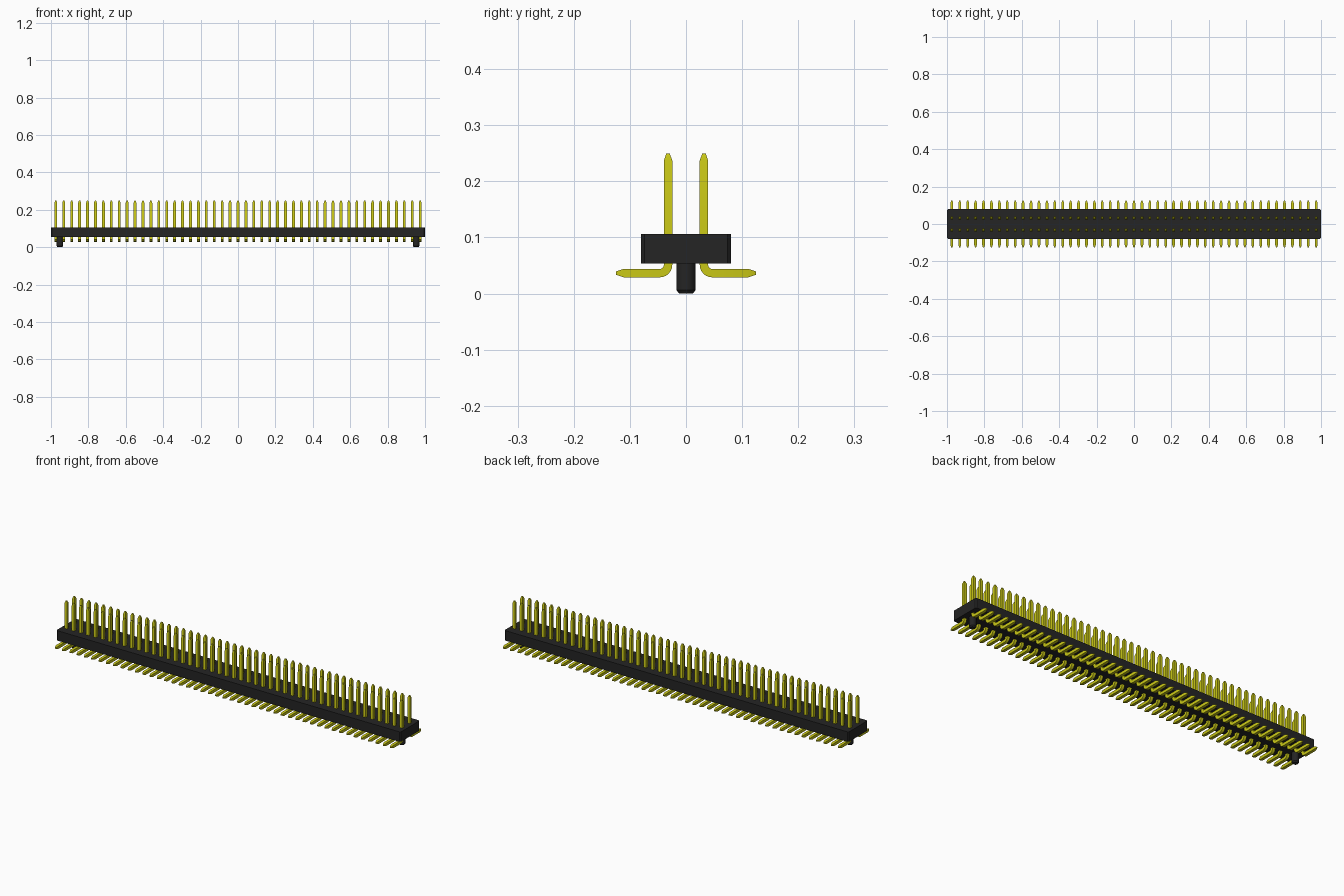
import bpy, bmesh, math
from mathutils import Vector

if "Cube" in bpy.data.objects:
    bpy.data.objects.remove(bpy.data.objects["Cube"])


def material(name, rgb, rough):
    m = bpy.data.materials.new(name)
    m.use_nodes = True
    m.diffuse_color = (*rgb, 1)
    bsdf = m.node_tree.nodes["Principled BSDF"]
    bsdf.inputs["Base Color"].default_value = (*rgb, 1)
    bsdf.inputs["Roughness"].default_value = rough
    return m


black = material("black plastic", (0.018, 0.018, 0.018), 0.6)
gold = material("yellow metal", (0.58, 0.57, 0.008), 0.4)


def make_object(name, bm, mat):
    bmesh.ops.recalc_face_normals(bm, faces=bm.faces)
    mesh = bpy.data.meshes.new(name)
    bm.to_mesh(mesh)
    bm.free()
    mesh.materials.append(mat)
    ob = bpy.data.objects.new(name, mesh)
    bpy.context.collection.objects.link(ob)
    return ob


def smooth(ob):
    bpy.ops.object.select_all(action="DESELECT")
    ob.select_set(True)
    bpy.context.view_layer.objects.active = ob
    bpy.ops.object.shade_smooth_by_angle(angle=math.radians(30))


PINS = 47
PITCH = 1.948 / (PINS - 1)
FIRST_X = -0.974
ROW_Y = 0.032       # distance of each row from the centre line
HALF = 0.0075       # half thickness of a pin
TIP = 0.003         # half thickness at the tapered ends
LEG_Z = 0.0365
BEND = 0.0145       # centre-line bend radius

# Housing: long block with chamfered upright corners
bm = bmesh.new()
bmesh.ops.create_cube(bm, size=1)
for v in bm.verts:
    v.co = (v.co.x * 2, v.co.y * 0.16, 0.08 + v.co.z * 0.052)
upright = [e for e in bm.edges if abs(e.verts[0].co.z - e.verts[1].co.z) > 0.01]
bmesh.ops.bevel(bm, geom=upright, offset=0.006, segments=1, affect="EDGES")
make_object("housing", bm, black)


# Locating pegs: round posts with a chamfered lower end
def peg(name, x):
    bm = bmesh.new()
    rings = []
    for r, z in [(0.012, 0), (0.017, 0.006), (0.017, 0.056)]:
        rings.append([bm.verts.new((x + r * math.cos(i * math.tau / 24),
                                    r * math.sin(i * math.tau / 24), z))
                      for i in range(24)])
    for a, b in zip(rings, rings[1:]):
        for i in range(24):
            j = (i + 1) % 24
            bm.faces.new((a[i], a[j], b[j], b[i]))
    bm.faces.new(rings[0])
    bm.faces.new(rings[-1])
    smooth(make_object(name, bm, black))


peg_x = -FIRST_X - PITCH / 2
peg("left_peg", peg_x)
peg("right_peg", -peg_x)


# Pins: square section swept down the post, round the bend and out along the leg
def pin_row(name, side):
    stations = [(ROW_Y, 0.25, 0, TIP), (ROW_Y, 0.237, 0, HALF)]
    for i in range(7):
        a = i / 6 * math.pi / 2
        stations.append((ROW_Y + BEND * (1 - math.cos(a)),
                         LEG_Z + BEND * (1 - math.sin(a)), a, HALF))
    stations += [(0.111, LEG_Z, math.pi / 2, HALF), (0.125, LEG_Z, math.pi / 2, TIP)]
    bm = bmesh.new()
    rings = []
    for y, z, a, h in stations:
        across = Vector((0, math.cos(a), math.sin(a))) * h
        centre = Vector((0, y, z))
        ring = []
        for sx, sn in [(-1, -1), (1, -1), (1, 1), (-1, 1)]:
            p = centre + across * sn + Vector((sx * h, 0, 0))
            ring.append(bm.verts.new((p.x + FIRST_X, p.y * side, p.z)))
        rings.append(ring)
    for a, b in zip(rings, rings[1:]):
        for i in range(4):
            j = (i + 1) % 4
            bm.faces.new((a[i], a[j], b[j], b[i]))
    bm.faces.new(rings[0])
    bm.faces.new(rings[-1])
    ob = make_object(name, bm, gold)
    smooth(ob)
    arr = ob.modifiers.new("repeat", "ARRAY")
    arr.count = PINS
    arr.use_relative_offset = False
    arr.use_constant_offset = True
    arr.constant_offset_displace = (PITCH, 0, 0)


pin_row("front_pins", -1)
pin_row("back_pins", 1)
